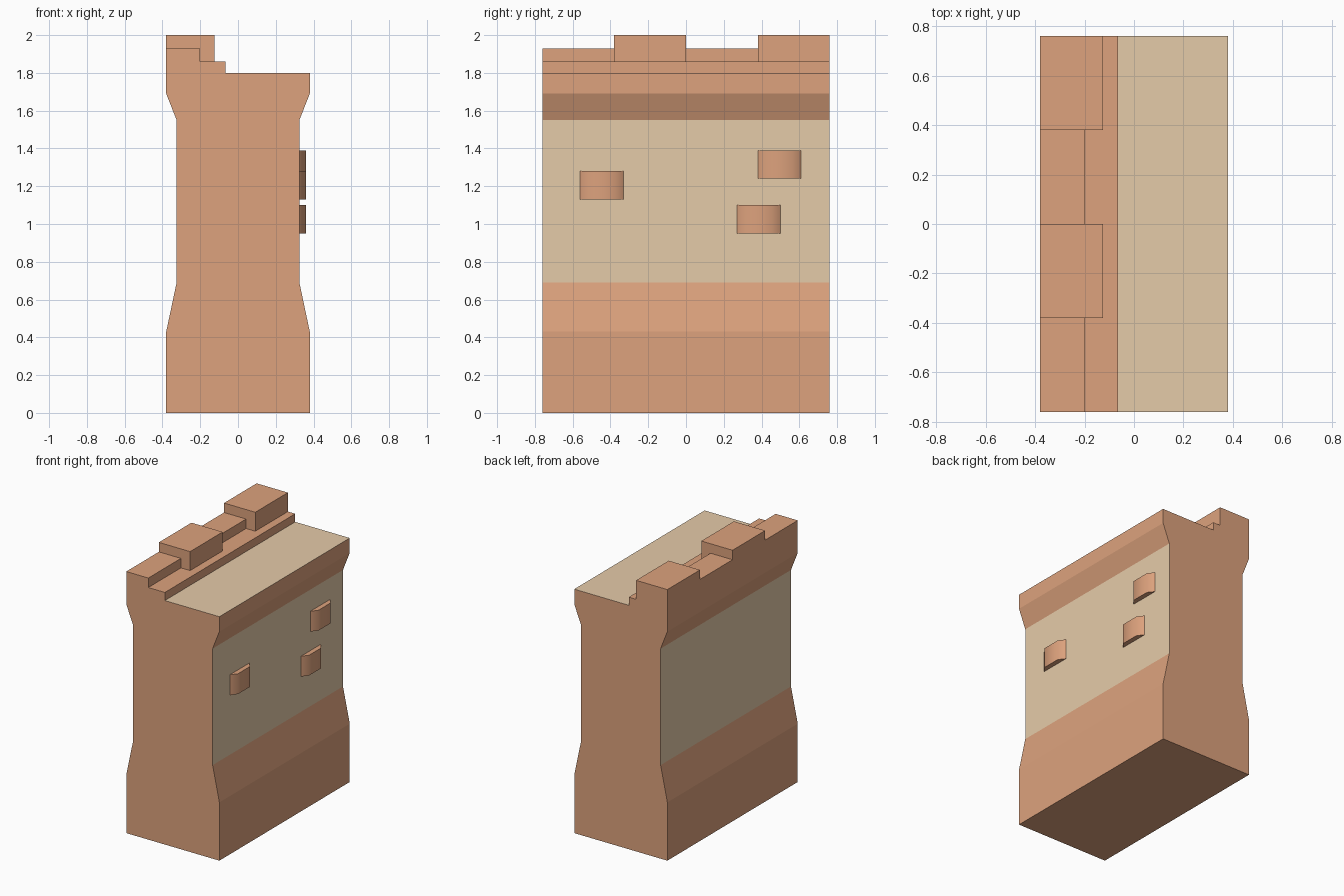
import bpy
import bmesh

if "Cube" in bpy.data.objects:
    bpy.data.objects.remove(bpy.data.objects["Cube"])


def material(name, rgb):
    """Flat material from an sRGB 0-255 colour."""
    m = bpy.data.materials.new(name)
    lin = [((c / 255 + 0.055) / 1.055) ** 2.4 for c in rgb]
    m.diffuse_color = (*lin, 1)
    m.use_nodes = True
    m.node_tree.nodes["Principled BSDF"].inputs["Base Color"].default_value = m.diffuse_color
    return m


BRICK = material("brick", (221, 162, 125))
PLASTER = material("tan plaster", (229, 203, 169))


def prism(name, profile, place, a, b):
    """Sweep a closed 2D profile from a to b; place(u, v, t) gives the 3D point."""
    bm = bmesh.new()
    ends = [[bm.verts.new(place(u, v, t)) for u, v in profile] for t in (a, b)]
    n = len(profile)
    for i in range(n):
        j = (i + 1) % n
        bm.faces.new((ends[0][i], ends[0][j], ends[1][j], ends[1][i]))
    for end in ends:
        bm.faces.new(end)
    bmesh.ops.recalc_face_normals(bm, faces=bm.faces[:])
    me = bpy.data.meshes.new(name)
    bm.to_mesh(me)
    bm.free()
    ob = bpy.data.objects.new(name, me)
    bpy.context.collection.objects.link(ob)
    me.materials.append(BRICK)
    me.materials.append(PLASTER)
    return ob


def along_y(u, v, t):
    return (u, t, v)


def along_z(u, v, t):
    return (u, v, t)


# Wall body with flared base and cap, walkway, step and low parapet
side = [(0.38, 0), (0.38, 0.43), (0.325, 0.69), (0.325, 1.55), (0.38, 1.69)]
top = [(0.38, 1.80), (-0.065, 1.80), (-0.065, 1.86),
       (-0.20, 1.86), (-0.20, 1.93), (-0.38, 1.93)]
body = prism("wall_body", side + top + [(-x, z) for x, z in reversed(side)],
             along_y, -0.76, 0.76)

# Plaster on the recessed side panels and on the walkway
for f in body.data.polygons:
    panel = abs(f.normal.x) > 0.99 and 1.0 < f.center.z < 1.3
    walkway = f.normal.z > 0.99 and abs(f.center.z - 1.80) < 0.01
    f.material_index = 1 if panel or walkway else 0

# Merlons, seated over the parapet and its step
merlon = [(-0.38, 1.93), (-0.20, 1.93), (-0.20, 1.86),
          (-0.125, 1.86), (-0.125, 2.0), (-0.38, 2.0)]
for i, y in enumerate((-0.38, 0.38)):
    prism(f"merlon_{i + 1}", merlon, along_y, y, y + 0.38)

# Protruding stones with bevelled, smooth-shaded ends
for i, (y, z) in enumerate(((-0.56, 1.13), (0.38, 1.24), (0.27, 0.95))):
    w, c = 0.23, 0.045
    outline = [(0.325, y), (0.36, y + c), (0.36, y + w - c), (0.325, y + w)]
    stone = prism(f"stone_{i + 1}", outline, along_z, z, z + 0.15)
    for f in stone.data.polygons:
        f.use_smooth = abs(f.normal.z) < 0.5 and f.normal.x > 0.1
